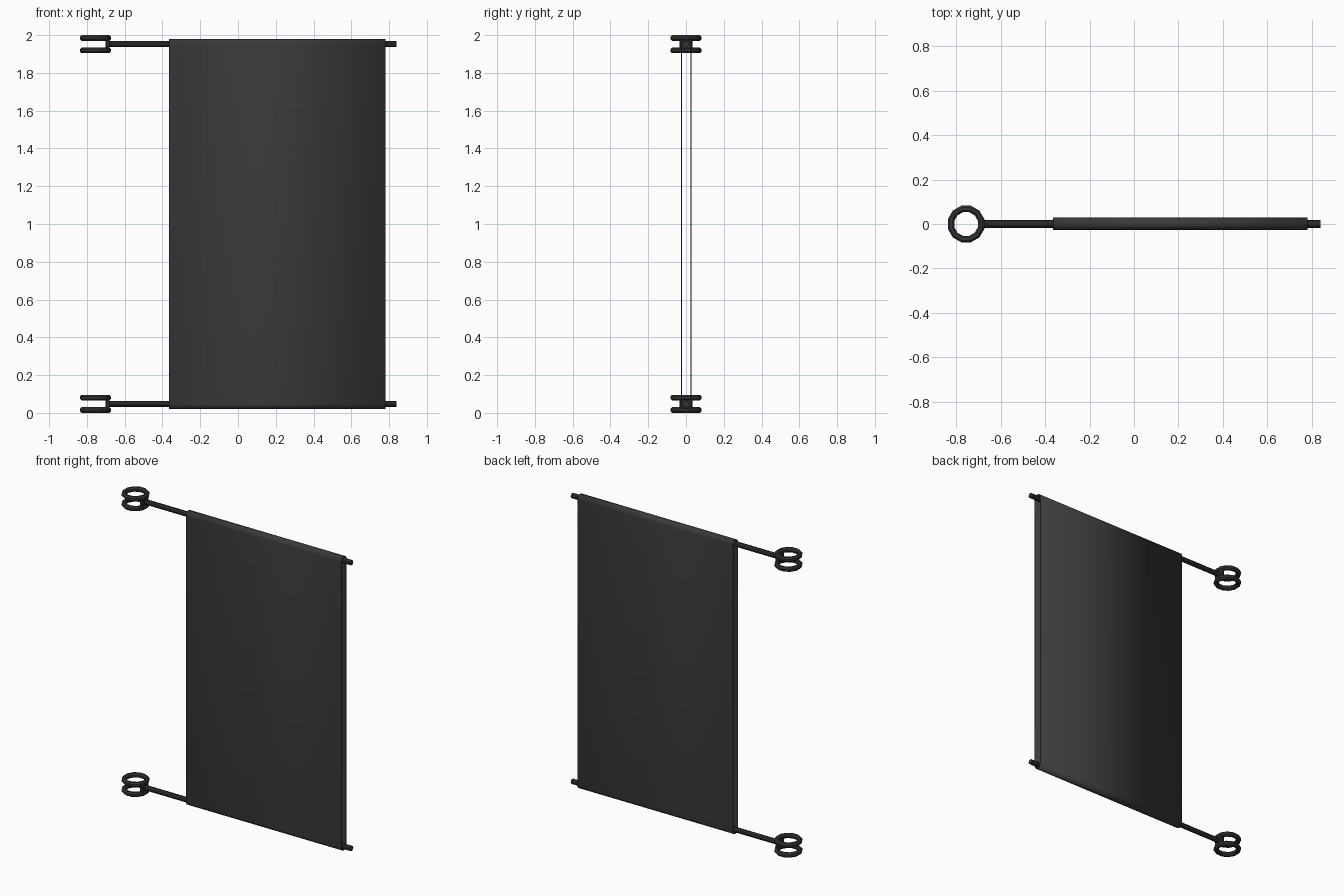
import bpy, bmesh, math
from mathutils import Matrix

cube = bpy.data.objects.get("Cube")
if cube:
    bpy.data.objects.remove(cube, do_unlink=True)


def material(name, rgb):
    m = bpy.data.materials.new(name)
    m.use_nodes = True
    color = (*rgb, 1)
    m.diffuse_color = color
    m.node_tree.nodes["Principled BSDF"].inputs["Base Color"].default_value = color
    return m


cloth = material("charcoal cloth", (0.042, 0.042, 0.042))
iron = material("dark iron", (0.033, 0.035, 0.033))

ROD_HEIGHTS = {"lower": 0.048, "upper": 1.952}
RING_X = -0.755


def finish(name, bm, mat):
    bmesh.ops.recalc_face_normals(bm, faces=bm.faces)
    mesh = bpy.data.meshes.new(name)
    bm.to_mesh(mesh)
    bm.free()
    mesh.materials.append(mat)
    ob = bpy.data.objects.new(name, mesh)
    bpy.context.collection.objects.link(ob)
    return ob


def rod(name, z):
    bm = bmesh.new()
    x0, x1 = -0.69, 0.838
    place = Matrix.Translation(((x0 + x1) / 2, 0, z)) @ Matrix.Rotation(math.pi / 2, 4, "Y")
    bmesh.ops.create_cone(bm, cap_ends=True, segments=10, radius1=0.017,
                          radius2=0.017, depth=x1 - x0, matrix=place)
    return finish(name, bm, iron)


def ring(name, z, sides=12, section=8):
    """Faceted ring with a chamfered square section."""
    bm = bmesh.new()
    loops = []
    for i in range(sides):
        a = 2 * math.pi * (i + 0.5) / sides
        loop = []
        for j in range(section):
            b = 2 * math.pi * (j + 0.5) / section
            r = 0.07 + 0.0162 * math.cos(b)
            loop.append(bm.verts.new((RING_X + r * math.cos(a), r * math.sin(a),
                                      z + 0.0162 * math.sin(b))))
        loops.append(loop)
    for i in range(sides):
        p, q = loops[i], loops[(i + 1) % sides]
        for j in range(section):
            k = (j + 1) % section
            bm.faces.new((p[j], q[j], q[k], p[k]))
    return finish(name, bm, iron)


def bracket(name, z):
    bm = bmesh.new()
    place = Matrix.Translation((-0.69, 0, z)) @ Matrix.Diagonal((0.022, 0.07, 0.085, 1))
    bmesh.ops.create_cube(bm, size=1, matrix=place)
    bmesh.ops.bevel(bm, geom=bm.edges[:], offset=0.005, segments=1, affect="EDGES")
    return finish(name, bm, iron)


# Rods, each with a bracket holding a pair of rings
for level, z in ROD_HEIGHTS.items():
    rod(level + "_rod", z)
    bracket(level + "_ring_bracket", z)
    for side, dz in (("bottom", -0.033), ("top", 0.033)):
        ring(f"{level}_{side}_ring", z + dz)

# Cloth looped around both rods
bm = bmesh.new()
steps, radius = 8, 0.028
profile = []
for z, start in ((ROD_HEIGHTS["upper"], 0), (ROD_HEIGHTS["lower"], math.pi)):
    for i in range(steps + 1):
        a = start + math.pi * i / steps
        profile.append((0.001 + radius * math.cos(a), z + radius * math.sin(a)))
rows = [[bm.verts.new((x, y, z)) for y, z in profile] for x in (-0.365, 0.78)]
n = len(profile)
for i in range(n):
    j = (i + 1) % n
    bm.faces.new((rows[0][i], rows[0][j], rows[1][j], rows[1][i]))
banner = finish("banner_cloth", bm, cloth)
solid = banner.modifiers.new("thickness", "SOLIDIFY")
solid.thickness = 0.006
solid.offset = -1

# Smooth curved cloth, keep ends sharp
bpy.ops.object.select_all(action="DESELECT")
banner.select_set(True)
bpy.context.view_layer.objects.active = banner
bpy.ops.object.shade_smooth_by_angle(angle=math.radians(40))
